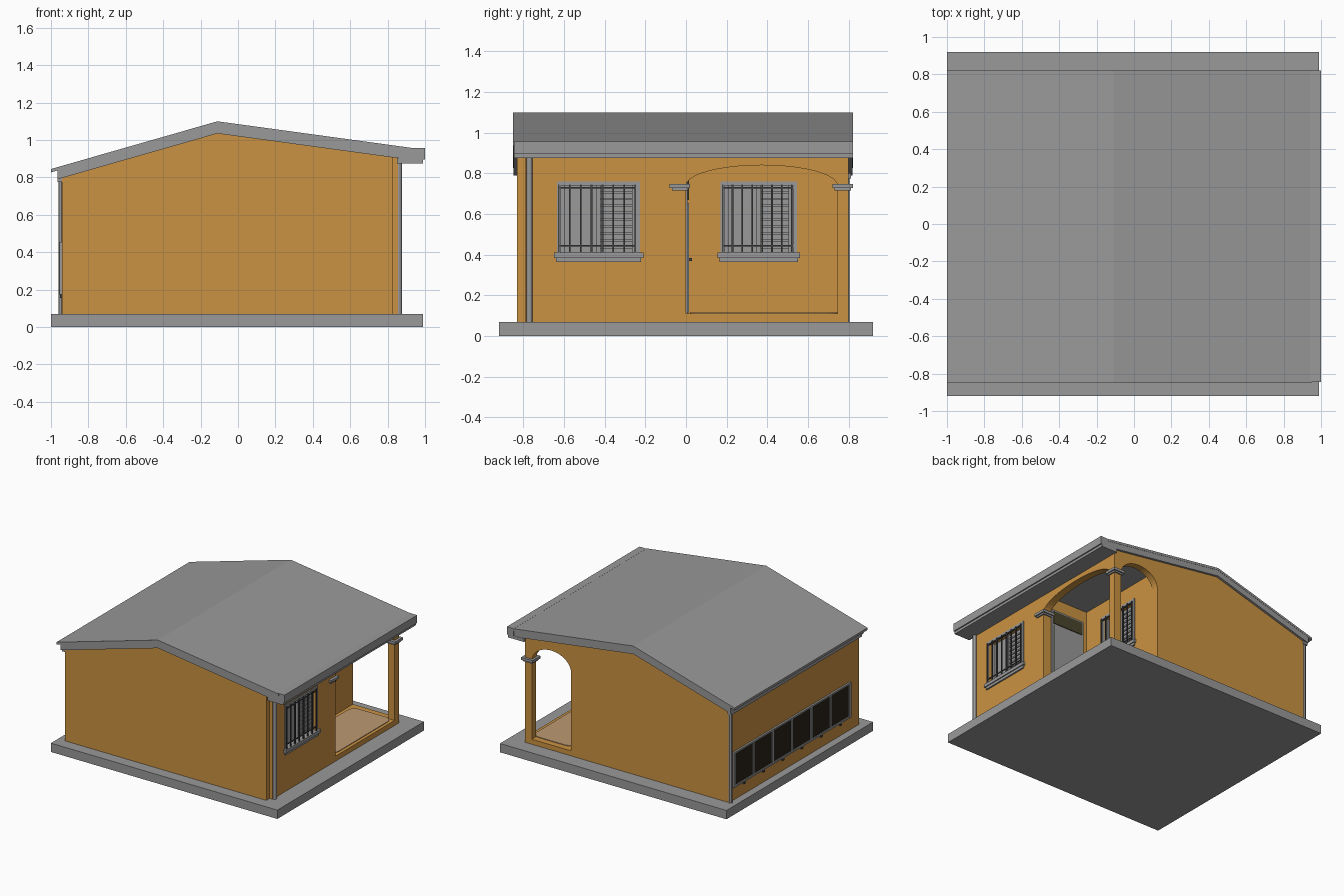
import bpy, bmesh, math
from mathutils import Vector

if "Cube" in bpy.data.objects:
    bpy.data.objects.remove(bpy.data.objects["Cube"])

def mat(name, c):
    m = bpy.data.materials.new(name)
    m.diffuse_color = (*c, 1)
    m.use_nodes = True
    m.node_tree.nodes["Principled BSDF"].inputs["Base Color"].default_value = m.diffuse_color
    return m

ORANGE = mat("ochre_wall", (0.60, 0.29, 0.055))
GREY = mat("grey", (0.32, 0.32, 0.32))
DARK = mat("dark_glass", (0.022, 0.017, 0.009))
BAR = mat("bar_metal", (0.06, 0.06, 0.06))
TILE = mat("floor_tile", (0.50, 0.32, 0.17))
OLIVE = mat("olive_transom", (0.07, 0.06, 0.025))

def prism(name, pts, axis, a, b, m):
    """Extrude a profile: axis x uses (y,z), y uses (x,z), z uses (x,y)."""
    def co(p, t):
        return {'x': (t, *p), 'y': (p[0], t, p[1]), 'z': (*p, t)}[axis]
    bm = bmesh.new()
    lo = [bm.verts.new(co(p, a)) for p in pts]
    hi = [bm.verts.new(co(p, b)) for p in pts]
    bm.faces.new(lo)
    bm.faces.new(hi[::-1])
    n = len(pts)
    for i in range(n):
        j = (i + 1) % n
        bm.faces.new((lo[i], hi[i], hi[j], lo[j]))
    bmesh.ops.recalc_face_normals(bm, faces=bm.faces)
    me = bpy.data.meshes.new(name)
    bm.to_mesh(me)
    bm.free()
    ob = bpy.data.objects.new(name, me)
    me.materials.append(m)
    bpy.context.collection.objects.link(ob)
    return ob

def box(name, x0, x1, y0, y1, z0, z1, m):
    return prism(name, [(x0, y0), (x1, y0), (x1, y1), (x0, y1)], 'z', z0, z1, m)

def cut(ob, cutter):
    mod = ob.modifiers.new("cut", 'BOOLEAN')
    mod.operation = 'DIFFERENCE'
    mod.solver = 'EXACT'
    mod.object = cutter
    bpy.context.view_layer.objects.active = ob
    bpy.ops.object.modifier_apply(modifier=mod.name)
    bpy.data.objects.remove(cutter)

def arch(a, b, z0, spring, apex, n=20):
    """Opening outline with an elliptical head."""
    c, r = (a + b) / 2, (b - a) / 2
    return [(a, z0), (b, z0)] + [
        (c + r * math.cos(math.pi * i / n), spring + (apex - spring) * math.sin(math.pi * i / n))
        for i in range(n + 1)]

def roof_z(x):
    return 1.1 + (x + 0.11) * (0.2865 if x < -0.11 else -0.1368)

def band(x0, x1, top, bottom):
    xs = [x0, -0.11, x1]
    return [(x, roof_z(x) - top) for x in xs] + [(x, roof_z(x) - bottom) for x in xs[::-1]]

# Ground slab
box("base_slab", -1, 0.99, -0.92, 0.92, 0, 0.07, GREY)

# Walls with gable outline, porch room and arched openings
def gable(x0, x1):
    return [(x0, 0.06), (x1, 0.06), (x1, roof_z(x1) - 0.022),
            (-0.11, 1.078), (x0, roof_z(x0) - 0.022)]
walls = prism("walls", gable(-0.94, 0.855), 'y', -0.79, 0.80, ORANGE)
prism("front_gable_wall", gable(-0.94, 0.83), 'y', -0.83, -0.785, ORANGE)
cut(walls, box("c", 0.45, 0.795, 0.0, 0.745, 0.11, 0.89, ORANGE))
cut(walls, prism("c", arch(0.0, 0.745, 0.11, 0.74, 0.84), 'x', 0.75, 0.95, ORANGE))
cut(walls, prism("c", arch(0.45, 0.795, 0.11, 0.73, 0.86), 'y', 0.70, 0.90, ORANGE))

# Porch floor and ceiling
r = 0.06
tile = []
for cx, cy, a0 in ((0.77, 0.69, 0), (0.54, 0.69, 90), (0.54, 0.08, 180), (0.77, 0.08, 270)):
    for k in range(5):
        a = math.radians(a0 + k * 22.5)
        tile.append((cx + r * math.cos(a), cy + r * math.sin(a)))
prism("porch_floor", tile, 'z', 0.108, 0.115, TILE)
box("porch_ceiling", 0.45, 0.80, 0.0, 0.75, 0.882, 0.89, GREY)

# Capitals at both arch springings
for i, y in enumerate((-0.03, 0.77)):
    box(f"capital_{i}", 0.775, 0.875, y - 0.05, y + 0.05, 0.727, 0.747, GREY)
    box(f"capital_neck_{i}", 0.785, 0.865, y - 0.04, y + 0.04, 0.715, 0.727, GREY)

# Barred windows facing +x
def window(name, x, y0, y1):
    z0, z1 = 0.40, 0.76
    cut(walls, box("c", x - 0.04, x + 0.02, y0 + 0.02, y1 - 0.02, z0, z1 - 0.02, ORANGE))
    box(name + "_pane", x - 0.045, x - 0.036, y0, y1, z0, z1, GREY)
    mid = (y0 + y1) / 2
    for k, y in enumerate((y0 + 0.03, mid, y1 - 0.03)):
        box(f"{name}_stile_{k}", x - 0.04, x - 0.02, y - 0.01, y + 0.01, z0, z1 - 0.02, GREY)
    for k in range(9):   # louvre slats
        z = z0 + 0.03 + k * 0.034
        box(f"{name}_slat_{k}", x - 0.038, x - 0.028, mid, y1 - 0.03, z, z + 0.012, GREY)
    # surround and sill
    box(name + "_frame_top", x - 0.01, x + 0.006, y0, y1, z1 - 0.02, z1, GREY)
    for k, y in enumerate((y0, y1 - 0.02)):
        box(f"{name}_frame_side_{k}", x - 0.01, x + 0.006, y, y + 0.02, z0, z1, GREY)
    box(name + "_sill", x - 0.03, x + 0.02, y0 - 0.015, y1 + 0.015, 0.385, 0.41, GREY)
    box(name + "_sill_lower", x - 0.01, x + 0.012, y0 - 0.005, y1 + 0.005, 0.365, 0.385, GREY)
    # bars
    for k in range(8):
        y = y0 + 0.01 + k * (y1 - y0 - 0.035) / 7
        box(f"{name}_bar_{k}", x + 0.004, x + 0.013, y - 0.004, y + 0.004, 0.41, z1 - 0.015, BAR)
    for k, z in enumerate((0.44, 0.725)):
        box(f"{name}_rail_{k}", x + 0.004, x + 0.01, y0 + 0.01, y1 - 0.02, z, z + 0.007, BAR)

window("front_window", 0.855, -0.635, -0.225)
window("porch_window", 0.45, 0.17, 0.545)

# Door with transom on the porch side wall
box("door_frame", 0.485, 0.785, -0.005, 0.008, 0.11, 0.785, GREY)
box("door_leaf", 0.505, 0.765, 0.0, 0.015, 0.115, 0.655, GREY)
box("door_transom", 0.50, 0.77, 0.002, 0.014, 0.67, 0.77, OLIVE)
box("door_handle", 0.52, 0.54, 0.01, 0.03, 0.37, 0.385, BAR)

# Strip of six panes on the -x wall
ya, yb, n = -0.70, 0.75, 6
box("strip_glass", -0.946, -0.935, ya, yb, 0.18, 0.45, DARK)
for k, z in enumerate((0.175, 0.44)):
    box(f"strip_rail_{k}", -0.955, -0.935, ya, yb, z, z + 0.014, GREY)
for k in range(n + 1):
    y = ya + k * (yb - ya) / n
    box(f"strip_mullion_{k}", -0.955, -0.935, y - 0.011, y + 0.011, 0.175, 0.454, GREY)
    if k < n:
        box(f"strip_foot_{k}", -0.952, -0.935, y + 0.10, y + 0.12, 0.155, 0.178, BAR)

# Roof sheet, gable fascias and eaves
prism("roof", band(-1.0, 0.95, 0.0, 0.018), 'y', -0.85, 0.82, GREY)
for nm, y0, y1 in (("front", -0.848, -0.825), ("back", 0.795, 0.818)):
    prism(nm + "_fascia", band(-0.965, 0.94, 0.015, 0.065), 'y', y0, y1, GREY)
box("left_eave_fascia", -0.965, -0.93, -0.83, 0.81, 0.775, 0.845, GREY)
box("gutter_floor", 0.85, 0.99, -0.845, 0.82, 0.875, 0.90, GREY)
box("gutter_face", 0.94, 1.0, -0.845, 0.82, 0.895, 0.957, GREY)
box("gutter_lip", 0.985, 1.0, -0.76, 0.76, 0.905, 0.93, GREY)

# Downpipes
for i, (x, y) in enumerate(((0.862, -0.77), (-0.945, 0.79))):
    top = 0.88 if x > 0 else 0.80
    pts = [(x + 0.015 * math.cos(a * math.pi / 6), y + 0.015 * math.sin(a * math.pi / 6)) for a in range(12)]
    p = prism(f"downpipe_{i}", pts, 'z', 0.07, top, GREY)
    bpy.ops.object.select_all(action='DESELECT')
    p.select_set(True)
    bpy.context.view_layer.objects.active = p
    bpy.ops.object.shade_smooth_by_angle()
